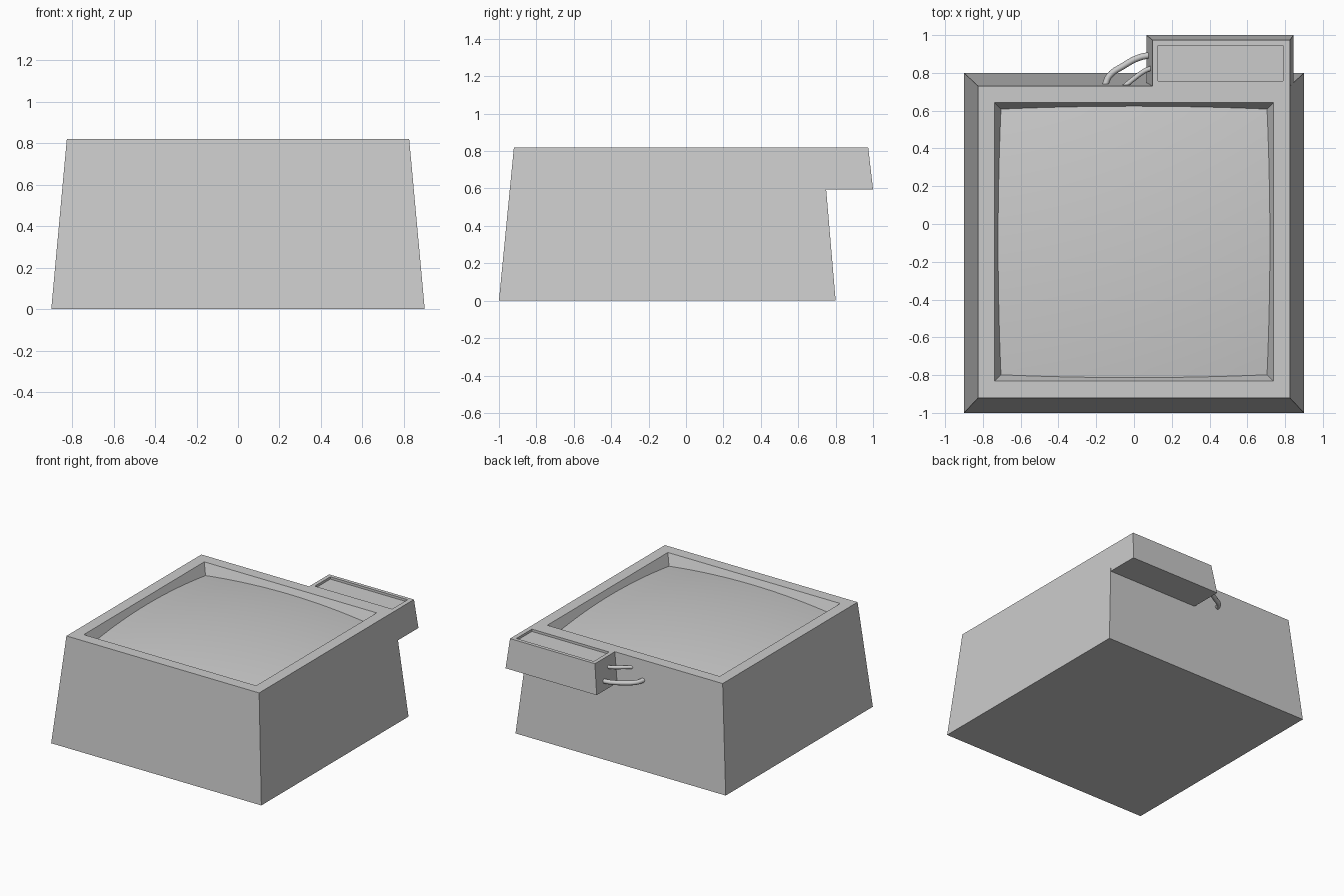
import bpy, bmesh

if "Cube" in bpy.data.objects:
    bpy.data.objects.remove(bpy.data.objects["Cube"])


def finish(bm, name):
    bmesh.ops.recalc_face_normals(bm, faces=bm.faces)
    mesh = bpy.data.meshes.new(name)
    bm.to_mesh(mesh)
    bm.free()
    obj = bpy.data.objects.new(name, mesh)
    bpy.context.collection.objects.link(obj)
    return obj


def loft_rects(name, rects, cap_end=True):
    """Skin a chain of rectangles given as (x0, x1, y0, y1, z)."""
    bm = bmesh.new()
    rings = [[bm.verts.new((x, y, z)) for x, y in
              ((x0, y0), (x1, y0), (x1, y1), (x0, y1))]
             for x0, x1, y0, y1, z in rects]
    bm.faces.new(rings[0][::-1])
    for a, b in zip(rings, rings[1:]):
        for i in range(4):
            j = (i + 1) % 4
            bm.faces.new((a[i], a[j], b[j], b[i]))
    if cap_end:
        bm.faces.new(rings[-1])
    return finish(bm, name)


def cable(name, points, radius):
    curve = bpy.data.curves.new(name, 'CURVE')
    curve.dimensions = '3D'
    curve.bevel_depth = radius
    curve.bevel_resolution = 3
    curve.resolution_u = 6
    curve.use_fill_caps = True
    spline = curve.splines.new('BEZIER')
    spline.bezier_points.add(len(points) - 1)
    for bp, p in zip(spline.bezier_points, points):
        bp.co = p
        bp.handle_left_type = bp.handle_right_type = 'AUTO'
    obj = bpy.data.objects.new(name, curve)
    bpy.context.collection.objects.link(obj)


# Tapered housing with a sloped recess in its top (the dome closes the recess)
TOP = 0.82
loft_rects("housing", [
    (-0.9, 0.9, -1.0, 0.8, 0.0),
    (-0.825, 0.825, -0.92, 0.73, TOP),
    (-0.738, 0.738, -0.832, 0.642, TOP),
    (-0.698, 0.698, -0.792, 0.602, TOP - 0.1),
], cap_end=False)

# Bulging surface inside the recess
bm = bmesh.new()
bmesh.ops.create_grid(bm, x_segments=24, y_segments=24, size=0.73)
for v in bm.verts:
    v.co.z = 0.815 - 0.08 * (v.co.x ** 2 + v.co.y ** 2)
    v.co.y -= 0.095
for f in bm.faces:
    f.smooth = True
    f.normal_update()
finish(bm, "curved_surface")

# Overhanging box at the back with a shallow sunken panel
loft_rects("back_box", [
    (0.065, 0.845, 0.74, 1.0, 0.595),
    (0.098, 0.825, 0.73, 0.974, TOP),
    (0.128, 0.79, 0.757, 0.946, TOP),
    (0.128, 0.79, 0.757, 0.946, TOP - 0.018),
])

# Two cables from the box into the back wall
cable("lower_cable", [(0.1, 0.895, 0.66), (0.03, 0.882, 0.66), (-0.06, 0.835, 0.66),
                      (-0.13, 0.785, 0.665), (-0.155, 0.73, 0.67)], 0.017)
cable("upper_cable", [(0.11, 0.83, 0.74), (0.06, 0.812, 0.74),
                      (0.0, 0.77, 0.74), (-0.055, 0.725, 0.74)], 0.013)
